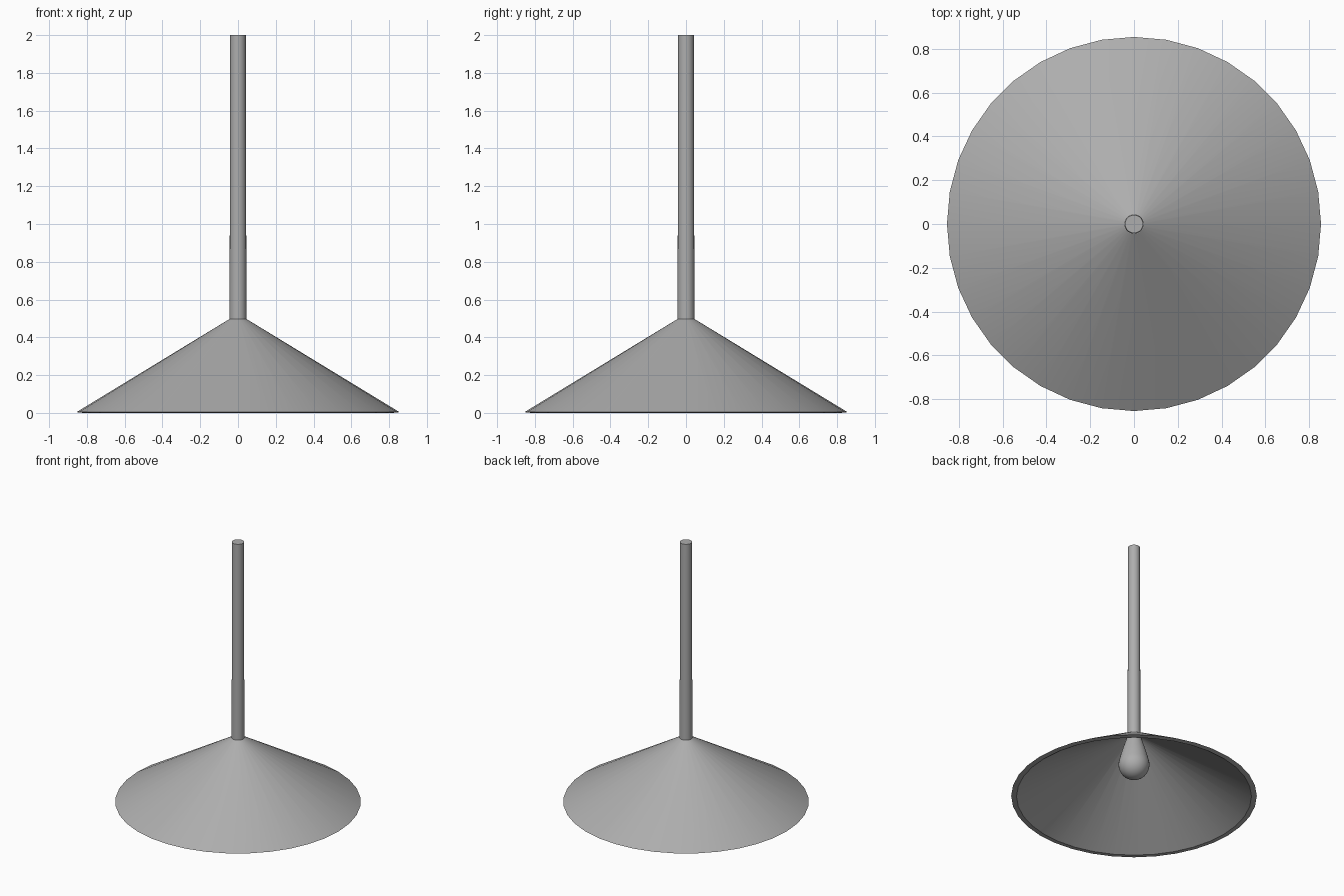
import bpy, bmesh
from math import sin, cos, tau, radians

if "Cube" in bpy.data.objects:
    bpy.data.objects.remove(bpy.data.objects["Cube"])

grey = bpy.data.materials.new("dark_grey")
grey.diffuse_color = (0.42, 0.42, 0.42, 1)
grey.use_nodes = True
grey.node_tree.nodes["Principled BSDF"].inputs["Base Color"].default_value = grey.diffuse_color


def lathe(name, profile, sides):
    """Spin an (r, z) profile around the z axis; r = 0 makes a pole."""
    bm = bmesh.new()
    rings = []
    for r, z in profile:
        if r == 0:
            rings.append([bm.verts.new((0, 0, z))] * sides)
        else:
            rings.append([bm.verts.new((r * cos(tau * i / sides), r * sin(tau * i / sides), z))
                          for i in range(sides)])
    for a, b in zip(rings, rings[1:]):
        for i in range(sides):
            j = (i + 1) % sides
            corners = list(dict.fromkeys((a[i], a[j], b[j], b[i])))
            bm.faces.new(corners)
    bmesh.ops.recalc_face_normals(bm, faces=bm.faces)
    mesh = bpy.data.meshes.new(name)
    bm.to_mesh(mesh)
    bm.free()
    mesh.materials.append(grey)
    obj = bpy.data.objects.new(name, mesh)
    bpy.context.collection.objects.link(obj)
    bpy.ops.object.select_all(action='DESELECT')
    obj.select_set(True)
    bpy.context.view_layer.objects.active = obj
    bpy.ops.object.shade_smooth_by_angle(angle=radians(30))
    return obj


# Thin conical shade, open below, with a bevelled lower rim
lathe("shade", [(0, 0.497), (0.045, 0.497), (0.855, 0.004), (0.818, 0),
                (0.045, 0.475), (0, 0.475)], 36)

# Stem with a very slight taper
lathe("stem", [(0, 0.49), (0.0446, 0.49), (0.0415, 2.0), (0, 2.0)], 36)

# Pear-shaped bulb: flared neck blending into a round end
R, CZ = 0.108, 0.255
round_end = [(R * cos(radians(a)), CZ + R * sin(radians(a))) for a in range(20, -90, -10)]
lathe("bulb", [(0, 0.48), (0.048, 0.48), (0.056, 0.45), (0.078, 0.38), (0.094, 0.325)]
      + round_end + [(0, CZ - R)], 32)
